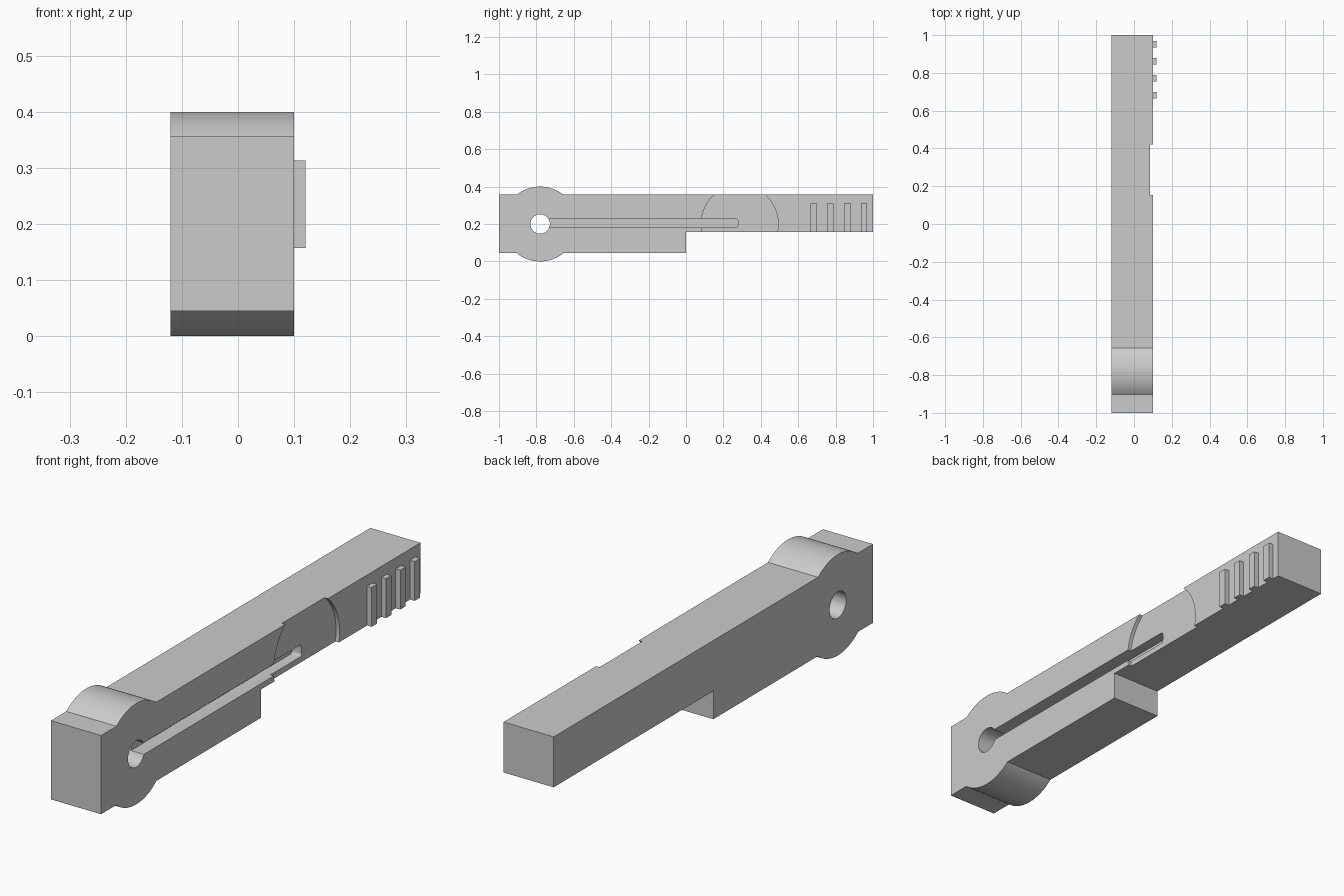
import bpy, bmesh
from math import cos, sin, pi, sqrt, acos

if "Cube" in bpy.data.objects:
    bpy.data.objects.remove(bpy.data.objects["Cube"], do_unlink=True)

grey = bpy.data.materials.new("plain grey")
grey.use_nodes = True
COLOUR = (0.6, 0.6, 0.6, 1)
grey.diffuse_color = COLOUR
grey.node_tree.nodes["Principled BSDF"].inputs["Base Color"].default_value = COLOUR

LEFT, RIGHT = 0.10, -0.12        # flat sides of the body
TOP, BOTTOM, STEP = 0.357, 0.045, 0.157
PIVOT, BOSS = (-0.78, 0.2), 0.2


def arc(centre, radius, start, end, steps):
    """Points of an arc in the y-z plane."""
    angles = [start + (end - start) * i / steps for i in range(steps + 1)]
    return [(centre[0] + radius * cos(a), centre[1] + radius * sin(a)) for a in angles]


def prism(name, profile, x0, x1):
    """Extrude a y-z profile from x0 to x1."""
    bm = bmesh.new()
    face = bm.faces.new([bm.verts.new((x0, y, z)) for y, z in profile])
    out = bmesh.ops.extrude_face_region(bm, geom=[face])
    verts = [v for v in out["geom"] if isinstance(v, bmesh.types.BMVert)]
    bmesh.ops.translate(bm, verts=verts, vec=(x1 - x0, 0, 0))
    bmesh.ops.recalc_face_normals(bm, faces=bm.faces)
    mesh = bpy.data.meshes.new(name)
    bm.to_mesh(mesh)
    bm.free()
    mesh.materials.append(grey)
    obj = bpy.data.objects.new(name, mesh)
    bpy.context.collection.objects.link(obj)
    return obj


def box(y0, y1, z0, z1):
    return [(y0, z0), (y1, z0), (y1, z1), (y0, z1)]


# Handle body with the round boss bulging above and below
rise = acos((TOP - PIVOT[1]) / BOSS)
drop = acos((PIVOT[1] - BOTTOM) / BOSS)
outline = [(-1, BOTTOM)]
outline += arc(PIVOT, BOSS, -pi / 2 - drop, -pi / 2 + drop, 24)
outline += [(0, BOTTOM), (0, STEP), (1, STEP), (1, TOP)]
outline += arc(PIVOT, BOSS, pi / 2 - rise, pi / 2 + rise, 24)
outline += [(-1, TOP)]
body = prism("handle_body", outline, RIGHT, LEFT)

# Pivot hole, finger recess and long slot
r = 0.01
slot = [(-0.78, 0.18)]
slot += arc((0.277 - r, 0.18 + r), r, -pi / 2, 0, 4)
slot += arc((0.277 - r, 0.227 - r), r, 0, pi / 2, 4)
slot += [(-0.78, 0.227)]
cutters = [
    prism("pivot_hole_cutter", arc(PIVOT, 0.052, 0, 2 * pi, 48)[:-1], -0.3, 0.3),
    prism("finger_recess_cutter", arc((0.287, 0.2), 0.206, 0, 2 * pi, 96)[:-1], 0.085, 0.3),
    prism("slot_cutter", slot, 0.043, 0.3),
]
bpy.context.view_layer.objects.active = body
for cutter in cutters:
    cut = body.modifiers.new(cutter.name, "BOOLEAN")
    cut.operation = "DIFFERENCE"
    cut.solver = "EXACT"
    cut.object = cutter
    bpy.ops.object.modifier_apply(modifier=cut.name)
for cutter in cutters:
    bpy.data.objects.remove(cutter, do_unlink=True)

bpy.ops.object.select_all(action="DESELECT")
body.select_set(True)
bpy.ops.object.shade_smooth_by_angle(angle=pi / 6)

# Grip ridges near the back end
for i in range(4):
    y = 0.665 + 0.09 * i
    prism(f"grip_ridge_{i + 1}", box(y, y + 0.034, STEP, 0.313), LEFT - 0.01, 0.12)
